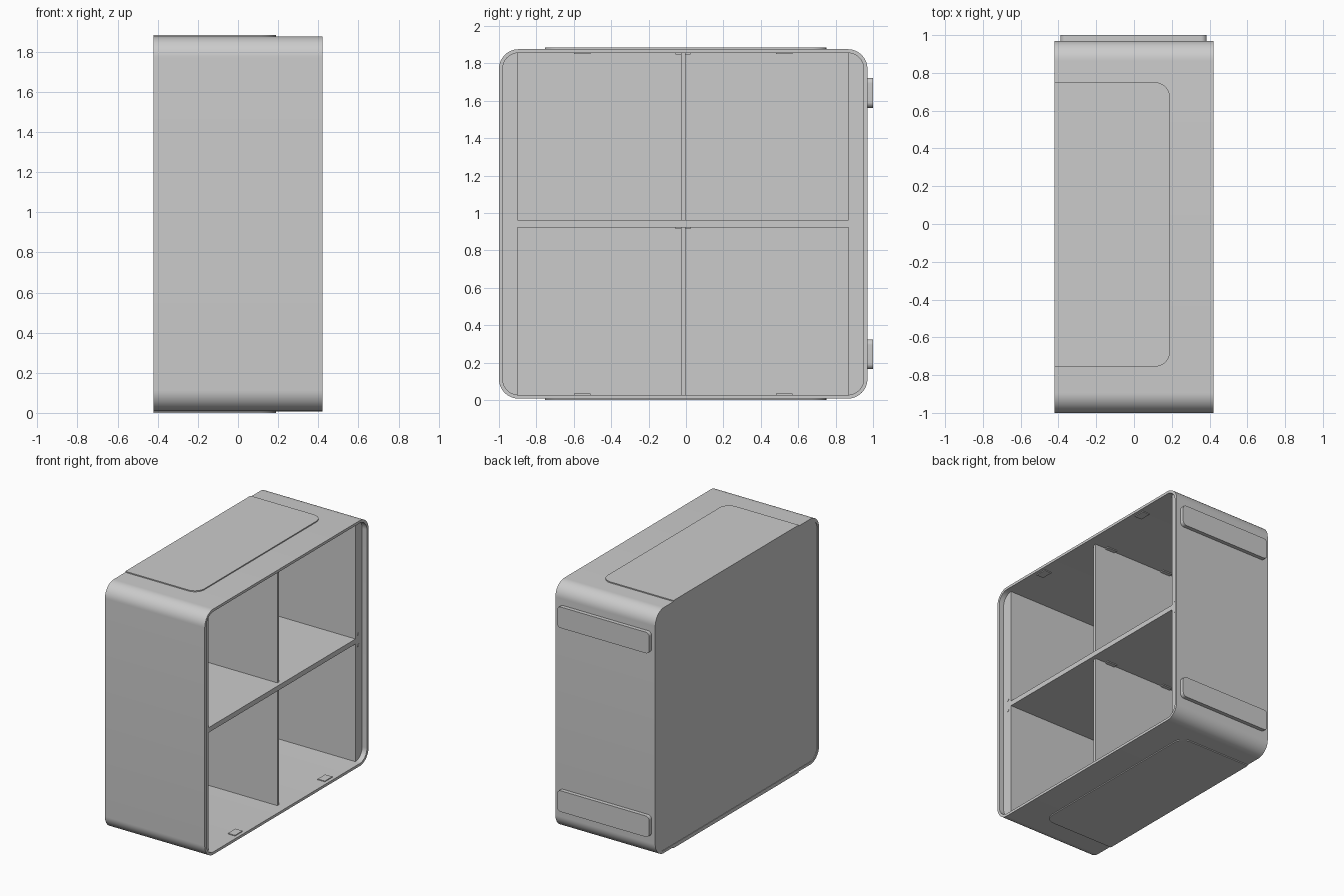
import bpy, bmesh, math
from mathutils import Vector

if "Cube" in bpy.data.objects:
    bpy.data.objects.remove(bpy.data.objects["Cube"])

grey = bpy.data.materials.new("light_grey")
grey.diffuse_color = (0.6, 0.6, 0.6, 1)
grey.use_nodes = True
grey.node_tree.nodes["Principled BSDF"].inputs["Base Color"].default_value = grey.diffuse_color

SEG = 14
Y0, Y1, Z0, Z1 = -1.0, 0.97, 0.008, 1.876   # shell outline
XB, XF, WALL, R = -0.42, 0.42, 0.02, 0.105  # back, front, wall, corner radius
FX, BX = 0.38, -0.395                       # front of shelf, inside of back
YM, ZM = (Y0 + Y1) / 2, (Z0 + Z1) / 2


def rounded(a0, a1, b0, b1, radii):
    """Rounded rectangle; radii for corners (+,+), (-,+), (-,-), (+,-)."""
    pts = []
    for i, (a, b, sa, sb) in enumerate([(a1, b1, 1, 1), (a0, b1, -1, 1),
                                        (a0, b0, -1, -1), (a1, b0, 1, -1)]):
        r = radii[i]
        if r == 0:
            pts.append((a, b))
            continue
        for k in range(SEG + 1):
            t = math.pi / 2 * (i + k / SEG)
            pts.append((a - sa * r + r * math.cos(t), b - sb * r + r * math.sin(t)))
    return pts


def place(axis, p, d):
    a, b = p
    return Vector({'X': (d, a, b), 'Y': (a, d, b), 'Z': (a, b, d)}[axis])


def finish(name, bm):
    bmesh.ops.recalc_face_normals(bm, faces=bm.faces[:])
    me = bpy.data.meshes.new(name)
    bm.to_mesh(me)
    bm.free()
    ob = bpy.data.objects.new(name, me)
    me.materials.append(grey)
    bpy.context.collection.objects.link(ob)
    return ob


def prism(name, axis, pts, d0, d1):
    bm = bmesh.new()
    lo = [bm.verts.new(place(axis, p, d0)) for p in pts]
    hi = [bm.verts.new(place(axis, p, d1)) for p in pts]
    n = len(pts)
    bm.faces.new(lo)
    bm.faces.new(hi)
    for i in range(n):
        j = (i + 1) % n
        bm.faces.new((lo[i], lo[j], hi[j], hi[i]))
    return finish(name, bm)


def box(name, x0, x1, y0, y1, z0, z1):
    return prism(name, 'Z', [(x0, y0), (x1, y0), (x1, y1), (x0, y1)], z0, z1)


# Outer shell: rounded square tube
outer = rounded(Y0, Y1, Z0, Z1, [R] * 4)
inner = rounded(Y0 + WALL, Y1 - WALL, Z0 + WALL, Z1 - WALL, [R - WALL] * 4)
bm = bmesh.new()
loops = [[bm.verts.new(place('X', p, d)) for p in pts]
         for pts, d in ((outer, XB), (outer, XF), (inner, XF), (inner, XB))]
for k in range(4):
    A, B = loops[k], loops[(k + 1) % 4]
    for i in range(len(A)):
        j = (i + 1) % len(A)
        bm.faces.new((A[i], A[j], B[j], B[i]))
finish("outer_shell", bm)

# Back panel, set in slightly from the shell edge
prism("back_panel", 'X', inner, XB + 0.004, BX)

# Side fillers, following the rounded inner corners
iy0, iy1, iz0, iz1 = Y0 + WALL, Y1 - WALL, Z0 + WALL, Z1 - WALL
ri = R - WALL
SY0, SY1 = -0.90, 0.87
prism("left_side_filler", 'X', rounded(iy0, SY0, iz0, iz1, [0, ri - 0.006, ri - 0.006, 0]), BX, FX)
prism("right_side_filler", 'X', rounded(SY1, iy1, iz0, iz1, [ri - 0.006, 0, 0, ri - 0.006]), BX, FX)

# Middle shelf and the two upright dividers
SZ0, SZ1 = 0.924, 0.962
box("middle_shelf", BX, FX, SY0, SY1, SZ0, SZ1)
for name, z0, z1 in (("lower_divider", iz0, SZ0), ("upper_divider", SZ1, iz1)):
    box(name, BX, 0.35, YM - 0.011, YM + 0.011, z0, z1)
    # small brackets at the top of each divider
    for n, x in (("front", 0.22), ("rear", -0.29)):
        box(f"{name}_{n}_bracket", x - 0.04, x + 0.04, YM - 0.04, YM + 0.04, z1 - 0.008, z1)

# Small catch plates near the front edge of floor and ceiling
for n, y in (("left", YM - 0.54), ("right", YM + 0.54)):
    for m, z0, z1 in (("floor", iz0, iz0 + 0.006), ("ceiling", iz1 - 0.006, iz1)):
        box(f"{m}_{n}_catch", 0.335, 0.395, y - 0.045, y + 0.045, z0, z1)

# Screw heads on the side fillers
for n, y in (("left", -0.935), ("right", 0.905)):
    for m, z in (("lower", 0.9), ("upper", 0.986)):
        ring = [(y + 0.012 * math.cos(t * math.pi / 8), z + 0.012 * math.sin(t * math.pi / 8))
                for t in range(16)]
        prism(f"{n}_{m}_screw", 'X', ring, FX - 0.002, FX + 0.003)

# Thin cover plates on top and bottom, rounded towards the front
plate = rounded(XB, 0.19, -0.755, 0.75, [0.08, 0, 0, 0.08])
prism("bottom_plate", 'Z', plate, 0.0, Z0 + 0.002)
prism("top_plate", 'Z', plate, Z1 - 0.002, Z1 + 0.008)

# Two long feet on the +y side
for n, z in (("lower", 0.245), ("upper", 1.643)):
    prism(f"{n}_foot", 'Y', rounded(-0.39, 0.385, z - 0.08, z + 0.08, [0.03] * 4), Y1 - 0.002, 1.0)

# Smooth the rounded corners, keep hard edges
bpy.ops.object.select_all(action='SELECT')
bpy.context.view_layer.objects.active = bpy.data.objects["outer_shell"]
bpy.ops.object.shade_smooth_by_angle(angle=math.radians(30))
